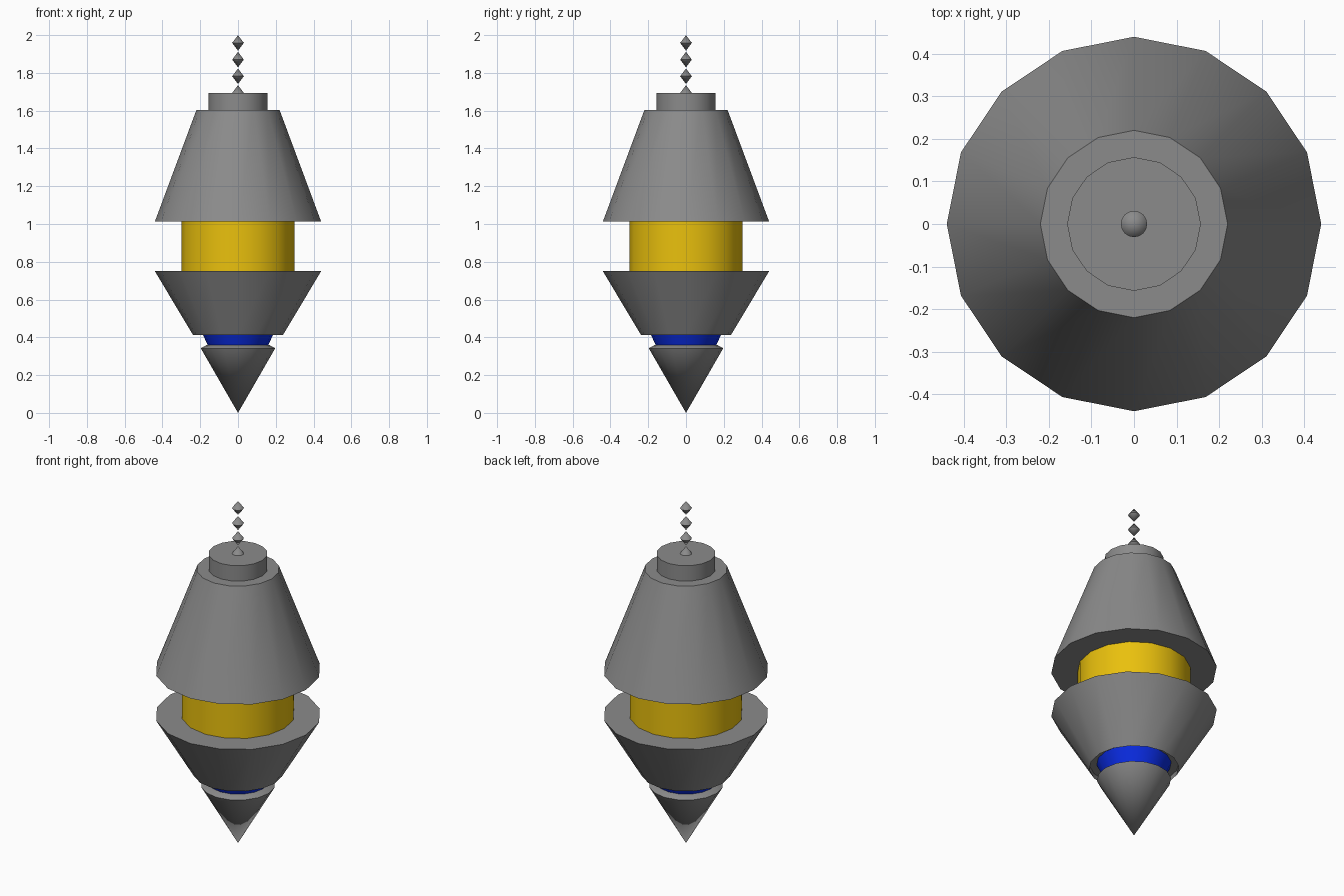
import bpy, bmesh, math

if "Cube" in bpy.data.objects:
    bpy.data.objects.remove(bpy.data.objects["Cube"])

SIDES = 16


def material(name, rgb):
    mat = bpy.data.materials.new(name)
    mat.diffuse_color = (*rgb, 1)
    mat.use_nodes = True
    mat.node_tree.nodes["Principled BSDF"].inputs["Base Color"].default_value = mat.diffuse_color
    return mat


def lathe(name, profile, mat, sides=SIDES):
    """Closed solid of revolution from (radius, z) points listed bottom to top."""
    bm = bmesh.new()
    rings = []
    for r, z in profile:
        n = sides if r > 0 else 1
        rings.append([bm.verts.new((r * math.cos(2 * math.pi * i / sides),
                                    r * math.sin(2 * math.pi * i / sides), z))
                      for i in range(n)])
    for a, b in zip(rings, rings[1:]):
        for i in range(sides):
            j = (i + 1) % sides
            quad = [a[i % len(a)], a[j % len(a)], b[j % len(b)], b[i % len(b)]]
            bm.faces.new(list(dict.fromkeys(quad)))
    # Flat end caps
    if len(rings[0]) > 1:
        bm.faces.new(rings[0][::-1])
    if len(rings[-1]) > 1:
        bm.faces.new(rings[-1])
    bmesh.ops.recalc_face_normals(bm, faces=bm.faces)
    mesh = bpy.data.meshes.new(name)
    bm.to_mesh(mesh)
    bm.free()
    obj = bpy.data.objects.new(name, mesh)
    bpy.context.collection.objects.link(obj)
    mesh.materials.append(mat)
    bpy.ops.object.select_all(action='DESELECT')
    obj.select_set(True)
    bpy.context.view_layer.objects.active = obj
    bpy.ops.object.shade_smooth_by_angle(angle=math.radians(30))
    return obj


grey = material("dark_grey", (0.257, 0.257, 0.257))
yellow = material("yellow", (0.82, 0.53, 0.004))
blue = material("blue", (0.003, 0.025, 0.79))

# Lower body: pointed tip, blue collar, flared hull with a shallow recess below
lathe("tip_cone", [(0, 0), (0.197, 0.342), (0.165, 0.36)], grey)
lathe("blue_collar", [(0.16, 0.358), (0.198, 0.44)], blue)
lathe("lower_hull", [(0.238, 0.44), (0.238, 0.412), (0.44, 0.75)], grey)

# Middle band and upper body
lathe("yellow_band", [(0.3, 0.75), (0.3, 1.013)], yellow)
lathe("upper_hull", [(0.44, 1.013), (0.22, 1.604)], grey)
lathe("top_cap", [(0.157, 1.604), (0.157, 1.694)], grey)

# Antenna of stacked diamond beads, the lowest half sunk into the cap
for k in range(4):
    z = 1.694 + k * 0.0883
    lathe(f"antenna_bead_{k + 1}", [(0, z - 0.041), (0.031, z), (0, z + 0.041)], grey)
